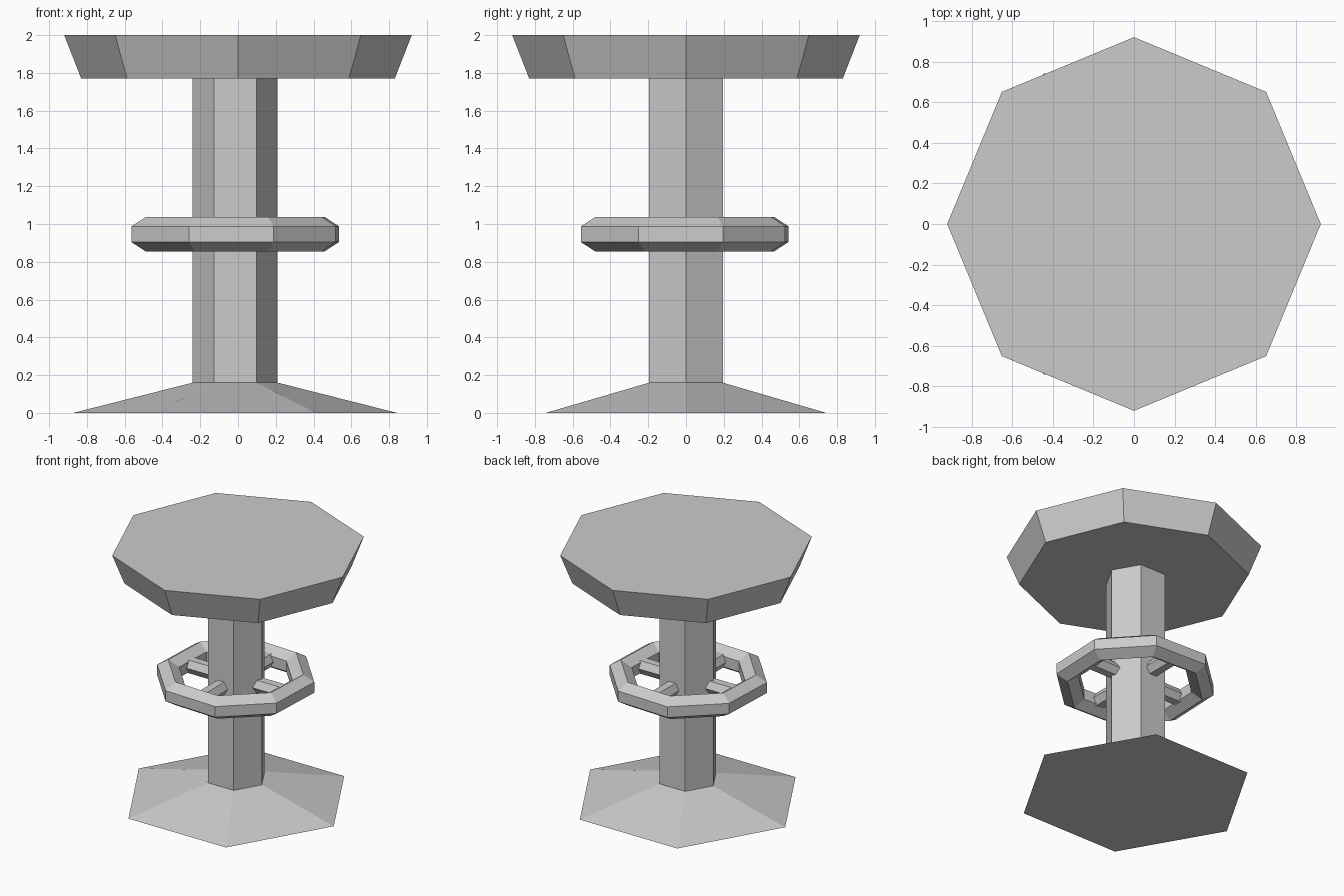
import bpy, bmesh
from math import cos, sin, pi, radians
from mathutils import Vector, Matrix

if "Cube" in bpy.data.objects:
    bpy.data.objects.remove(bpy.data.objects["Cube"])

CX = -0.015  # axis of base, column and ring


def make_object(name, bm, loc=(0, 0, 0)):
    bmesh.ops.recalc_face_normals(bm, faces=bm.faces)
    mesh = bpy.data.meshes.new(name)
    bm.to_mesh(mesh)
    bm.free()
    ob = bpy.data.objects.new(name, mesh)
    ob.location = loc
    bpy.context.collection.objects.link(ob)
    return ob


def frustum(name, sides, r_low, r_high, z_low, z_high, x=0.0):
    bm = bmesh.new()
    rings = []
    for r, z in ((r_low, z_low), (r_high, z_high)):
        rings.append([bm.verts.new((r * cos(2 * pi * i / sides), r * sin(2 * pi * i / sides), z))
                      for i in range(sides)])
    for i in range(sides):
        j = (i + 1) % sides
        bm.faces.new((rings[0][i], rings[0][j], rings[1][j], rings[1][i]))
    bm.faces.new(rings[0])
    bm.faces.new(rings[1])
    return make_object(name, bm, (x, 0, 0))


# Round seat, column and flared foot
frustum("seat", 8, 0.83, 0.92, 1.77, 2.0)
frustum("column", 6, 0.225, 0.225, 0.16, 1.77, CX)
frustum("base", 6, 0.857, 0.225, 0.0, 0.16, CX)


# Foot ring: six-sided section swept round eight segments
def foot_ring(segments=8, start=radians(20.2), z=0.946):
    section = [(0.585, -0.042), (0.585, 0.042), (0.503, 0.092),
               (0.421, 0.042), (0.421, -0.042), (0.503, -0.092)]
    bm = bmesh.new()
    loops = []
    for i in range(segments):
        a = start + 2 * pi * i / segments
        loops.append([bm.verts.new((r * cos(a), r * sin(a), h)) for r, h in section])
    n = len(section)
    for i in range(segments):
        a, b = loops[i], loops[(i + 1) % segments]
        for k in range(n):
            m = (k + 1) % n
            bm.faces.new((a[k], b[k], b[m], a[m]))
    return make_object("foot_ring", bm, (CX, -0.007, z))


foot_ring()

# Spokes joining ring and column
for i in range(4):
    bm = bmesh.new()
    bmesh.ops.create_cone(bm, cap_ends=True, segments=6, radius1=0.06, radius2=0.06, depth=0.31)
    turn = Matrix.Rotation(i * pi / 2, 4, 'Z') @ Matrix.Translation(Vector((0.325, 0, 0))) \
        @ Matrix.Rotation(pi / 2, 4, 'Y')
    bmesh.ops.transform(bm, matrix=turn, verts=bm.verts)
    make_object(f"ring_spoke_{i + 1}", bm, (CX, -0.004, 0.946))
